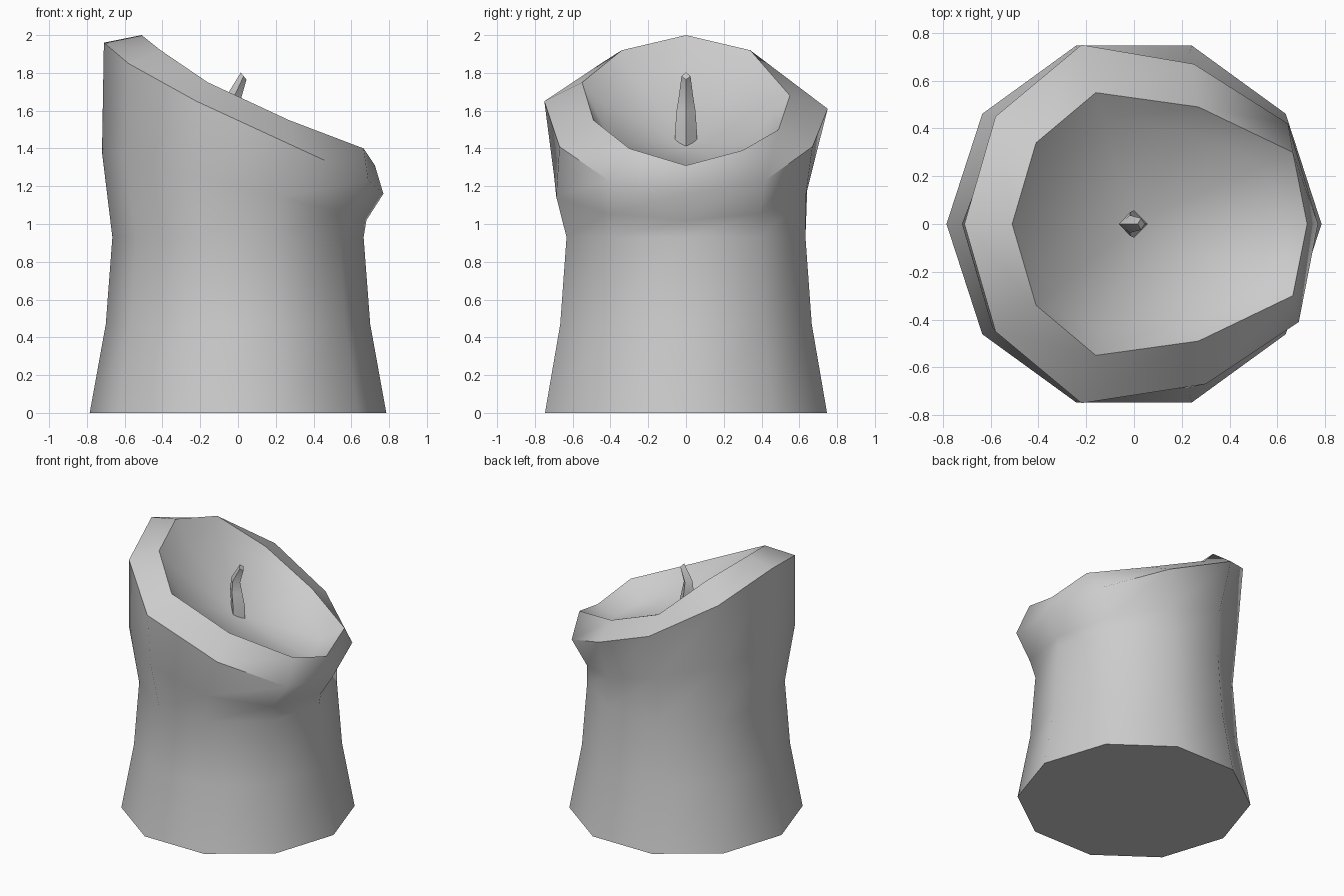
import bpy, bmesh
from math import cos, sin, radians
from mathutils import Vector

cube = bpy.data.objects.get("Cube")
if cube:
    bpy.data.objects.remove(cube, do_unlink=True)

wax = bpy.data.materials.new("grey_wax")
wax.use_nodes = True
wax.diffuse_color = (0.6, 0.6, 0.6, 1)
wax.node_tree.nodes["Principled BSDF"].inputs["Base Color"].default_value = (0.6, 0.6, 0.6, 1)

SIDES = 10
ANGLES = [radians(36 * i) for i in range(SIDES)]


def loft(name, rings, top_point=None):
    """Skin closed rings from bottom to top, with a flat base and a flat or fanned top."""
    bm = bmesh.new()
    loops = [[bm.verts.new(p) for p in ring] for ring in rings]
    n = len(loops[0])
    for low, high in zip(loops, loops[1:]):
        for i in range(n):
            j = (i + 1) % n
            bm.faces.new((low[i], low[j], high[j], high[i]))
    bm.faces.new(loops[0][::-1])
    if top_point:
        tip = bm.verts.new(top_point)
        for i in range(n):
            bm.faces.new((loops[-1][i], loops[-1][(i + 1) % n], tip))
    else:
        bm.faces.new(loops[-1])
    mesh = bpy.data.meshes.new(name)
    bm.to_mesh(mesh)
    bm.free()
    mesh.materials.append(wax)
    obj = bpy.data.objects.new(name, mesh)
    bpy.context.collection.objects.link(obj)
    bpy.ops.object.select_all(action='DESELECT')
    obj.select_set(True)
    bpy.context.view_layer.objects.active = obj
    bpy.ops.object.shade_smooth_by_angle(angle=radians(50))
    return obj


# Candle body: round lower rings, then a tilted neck ring
rings = [[(r * cos(a), r * sin(a), z) for a in ANGLES]
         for r, z in ((0.785, 0), (0.70, 0.47), (0.665, 0.93))]
neck = []
for a in ANGLES:
    r = 0.70 - 0.02 * cos(a) - 0.03 * sin(a)
    neck.append((r * cos(a), r * sin(a), 1.2 - 0.18 * cos(a)))
rings.append(neck)

# Bulging shoulder, then the melted rim, both listed anticlockwise from the low side
rings.append([(0.77, 0, 1.16), (0.645, 0.42, 1.23), (0.25, 0.67, 1.41), (-0.22, 0.75, 1.61),
              (-0.58, 0.45, 1.82), (-0.71, 0, 1.96), (-0.58, -0.45, 1.85),
              (-0.22, -0.75, 1.65), (0.3, -0.67, 1.41), (0.69, -0.41, 1.23)])
rim = [(0.725, 0, 1.31), (0.665, 0.3, 1.39), (0.27, 0.49, 1.5), (-0.16, 0.55, 1.68),
       (-0.41, 0.34, 1.92), (-0.51, 0, 2.0), (-0.41, -0.34, 1.92),
       (-0.16, -0.55, 1.75), (0.27, -0.49, 1.55), (0.665, -0.3, 1.4)]
rings.append(rim)

# Sloping pool floor inside the rim
pool = []
for x, y, z in rim:
    x, y = x * 0.8, y * 0.8
    slope = 0.3 if x > 0 else 1.0
    pool.append((x, y, 1.43 - slope * x + 0.4 * y * y))
rings.append(pool)
loft("candle_body", rings, (0, 0, 1.43))

# Bent four-sided wick: centre x, height, radius, tilt of the section
wick = []
for x, z, r, tilt in ((0, 1.35, 0.057, 0), (0, 1.5, 0.057, 0), (-0.015, 1.6, 0.05, 0.1),
                      (-0.018, 1.68, 0.037, 0.3), (0.03, 1.783, 0.024, 0.9)):
    wick.append([Vector((x + r * cos(a) * cos(tilt), r * sin(a), z - r * cos(a) * sin(tilt)))
                 for a in (radians(90 * i) for i in range(4))])
loft("wick", wick)
